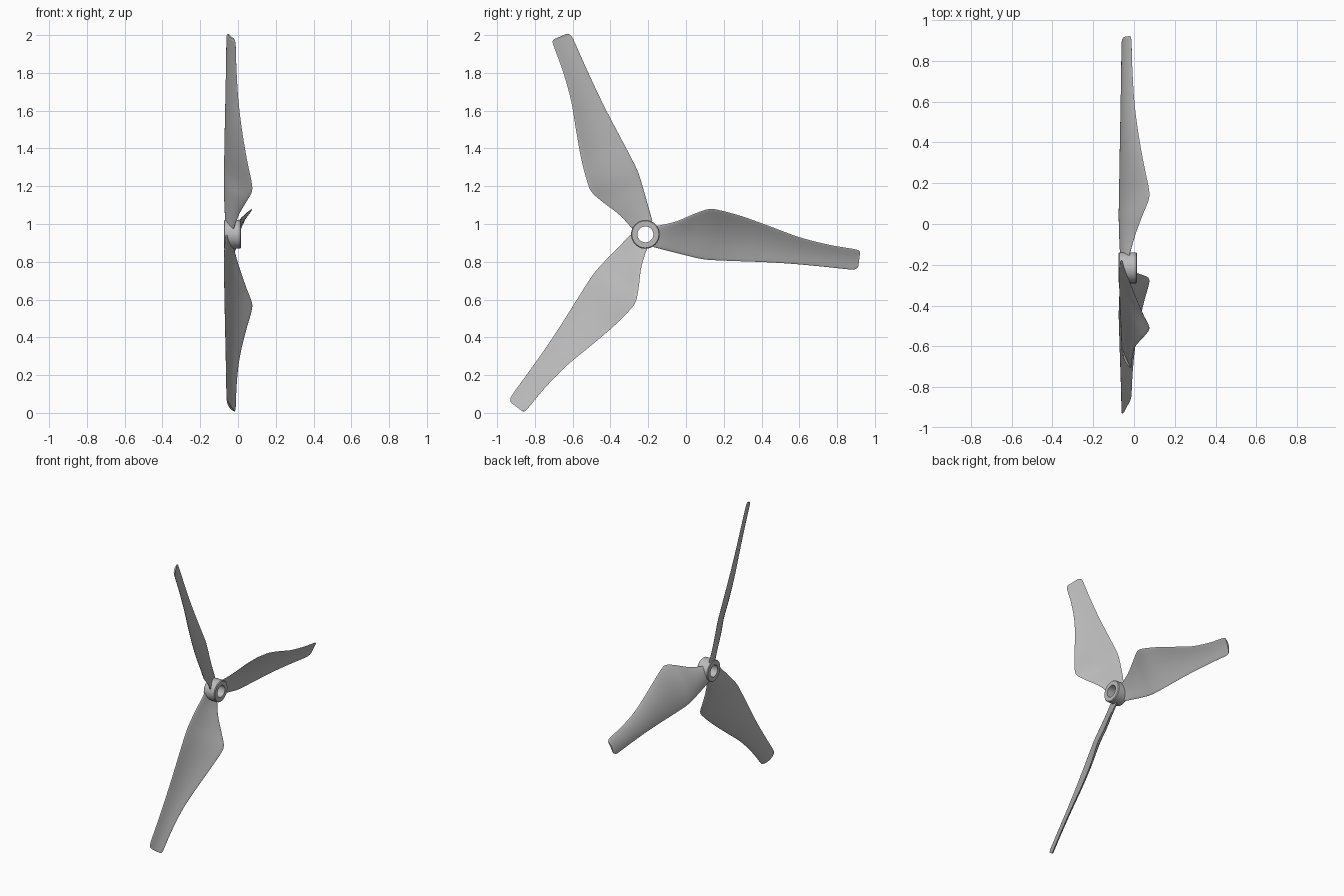
import bpy
import bmesh
import math
from mathutils import Matrix, Vector

cube = bpy.data.objects.get("Cube")
if cube:
    bpy.data.objects.remove(cube, do_unlink=True)

HUB = Vector((0, -0.215, 0.945))
FIRST_ANGLE = math.radians(-6.8)
BLADES = 3

grey = bpy.data.materials.new("plain grey")
grey.use_nodes = True
colour = (0.5, 0.5, 0.5, 1)
grey.diffuse_color = colour
grey.node_tree.nodes["Principled BSDF"].inputs["Base Color"].default_value = colour


def make_object(name, bm, smooth_angle):
    bmesh.ops.recalc_face_normals(bm, faces=bm.faces)
    mesh = bpy.data.meshes.new(name)
    bm.to_mesh(mesh)
    bm.free()
    mesh.materials.append(grey)
    obj = bpy.data.objects.new(name, mesh)
    bpy.context.collection.objects.link(obj)
    bpy.ops.object.select_all(action="DESELECT")
    obj.select_set(True)
    bpy.context.view_layer.objects.active = obj
    bpy.ops.object.shade_smooth_by_angle(angle=math.radians(smooth_angle))
    return obj


def skin(bm, rings, closed):
    """Join neighbouring rings of vertices with quads."""
    pairs = list(zip(rings, rings[1:]))
    if closed:
        pairs.append((rings[-1], rings[0]))
    for a, b in pairs:
        for i in range(len(a)):
            j = (i + 1) % len(a)
            bm.faces.new((a[i], a[j], b[j], b[i]))


def smooth_path(points, steps):
    """Catmull-Rom interpolation through the blade stations."""
    pts = [Vector(p) for p in points]
    path = []
    for i in range(len(pts) - 1):
        p0, p1 = pts[max(i - 1, 0)], pts[i]
        p2, p3 = pts[i + 1], pts[min(i + 2, len(pts) - 1)]
        for s in range(steps):
            t = s / steps
            path.append(p1 + (p2 - p0) * (t / 2)
                        + (2 * p0 - 5 * p1 + 4 * p2 - p3) * (t * t / 2)
                        + (3 * p1 - p0 - 3 * p2 + p3) * (t ** 3 / 2))
    return path + [pts[-1]]


# Blade stations: radius, leading edge (offset, x), trailing edge (offset, x)
stations = [
    (.05, .05, -.025, -.062, -.062),
    (.15, .086, .005, -.075, -.07),
    (.25, .142, .045, -.088, -.074),
    (.315, .172, .072, -.094, -.074),
    (.37, .174, .073, -.093, -.073),
    (.5, .155, .047, -.083, -.071),
    (.66, .118, .02, -.07, -.068),
    (.81, .082, .002, -.062, -.065),
    (.97, .061, -.008, -.058, -.062),
    (1.1, .054, -.012, -.056, -.06),
    (1.13, .05, -.015, -.048, -.057),
    (1.14, .04, -.019, -.032, -.05),
]
SIDES = 28


def add_blade(name, angle):
    bm = bmesh.new()
    turn = Matrix.Translation(HUB) @ Matrix.Rotation(angle, 4, "X")
    rings = []
    for r, lead, lead_x, trail, trail_x in smooth_path(stations, 5):
        chord = lead - trail
        half = 0.006 + 0.012 * max(0, 0.5 - r)
        sag = 0.075 * chord
        slope = Vector((lead_x - trail_x, chord)).normalized()
        ring = []
        for k in range(SIDES):
            a = math.tau * k / SIDES
            t = (1 - math.cos(a)) / 2
            lift = half * math.sin(a) - 4 * sag * t * (1 - t)
            x = trail_x + (lead_x - trail_x) * t + lift * slope.y
            w = trail + chord * t - lift * slope.x
            ring.append(bm.verts.new(turn @ Vector((x, r, w))))
        rings.append(ring)
    skin(bm, rings, False)
    bm.faces.new(rings[0])
    bm.faces.new(rings[-1])
    return make_object(name, bm, 40)


for n in range(BLADES):
    add_blade(f"blade_{n + 1}", FIRST_ANGLE + math.tau * n / BLADES)

# Hub: a ring with a bore and small chamfers, turned about the x axis
profile = [(-.075, .042), (-.075, .072), (-.071, .076), (.01, .076),
           (.015, .071), (.015, .042)]
bm = bmesh.new()
rings = []
for k in range(48):
    spin = Matrix.Translation(HUB) @ Matrix.Rotation(math.tau * k / 48, 4, "X")
    rings.append([bm.verts.new(spin @ Vector((x, r, 0))) for x, r in profile])
skin(bm, rings, True)
make_object("hub", bm, 30)
